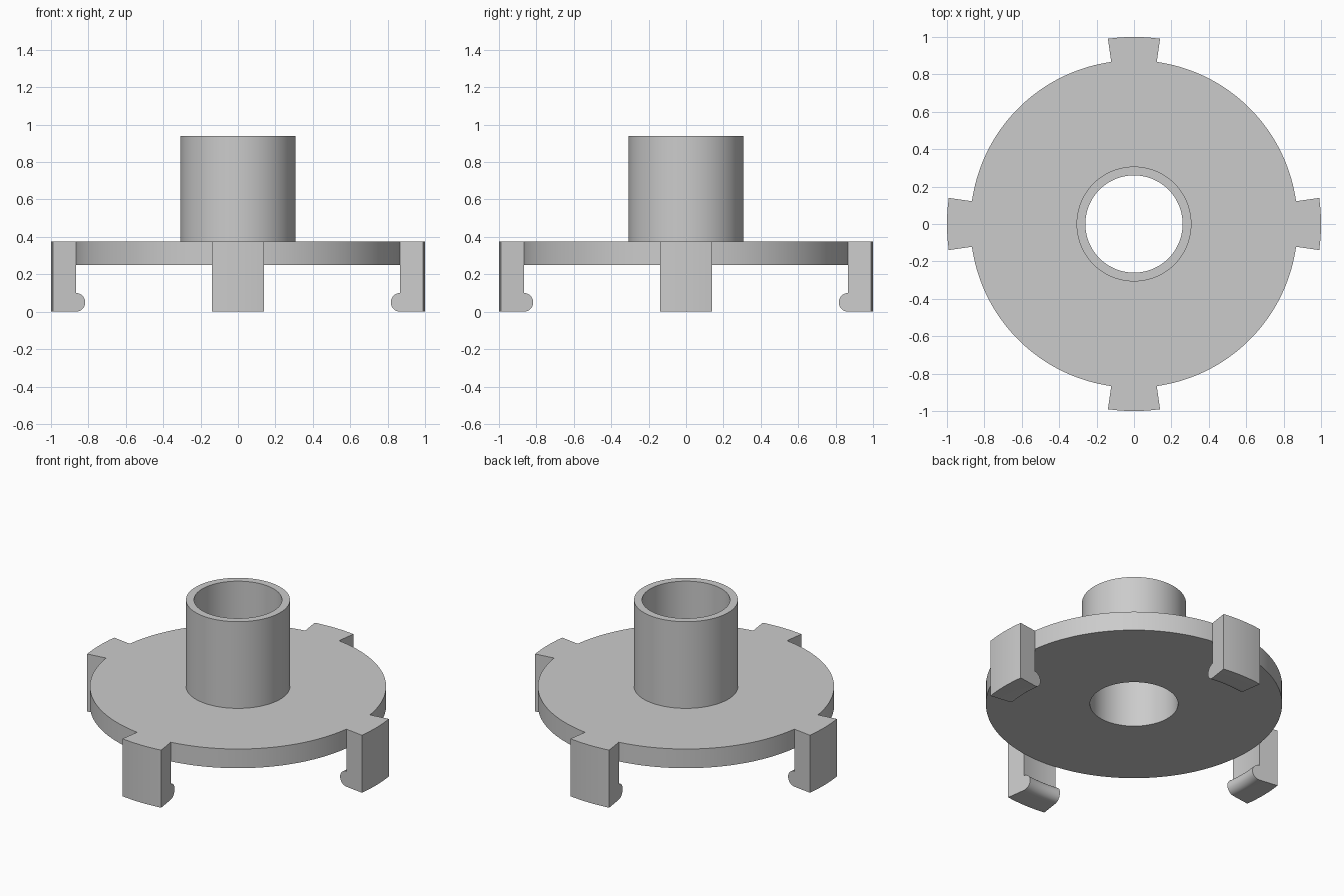
import bpy, bmesh
from math import sin, cos, pi, radians, atan2

cube = bpy.data.objects.get("Cube")
if cube:
    bpy.data.objects.remove(cube, do_unlink=True)

STEPS = 180                 # angular divisions, two degrees each
DISC_R, RIM_R = 0.875, 1.0
DISC_LOW, DISC_TOP, HUB_TOP = 0.25, 0.375, 0.94
HUB_IN, HUB_OUT = 0.26, 0.307
CLIP_HALF = 4               # half clip width, in angular divisions
BEAD = 0.05

grey = bpy.data.materials.new("light_grey")
grey.use_nodes = True
colour = (0.6, 0.6, 0.6, 1)
grey.diffuse_color = colour
grey.node_tree.nodes["Principled BSDF"].inputs["Base Color"].default_value = colour

bm = bmesh.new()


def ring(profile, step):
    """Profile points (radius, height) placed at one angular division."""
    a = 2 * pi * step / STEPS
    return [bm.verts.new((r * cos(a), r * sin(a), z)) for r, z in profile]


def sweep(profile, first, last, skip=()):
    """Sweep a closed profile, leaving out the edges listed in skip."""
    rings = [ring(profile, s) for s in range(first, last + 1)]
    n = len(profile)
    for a, b in zip(rings, rings[1:]):
        for i in range(n):
            if i not in skip:
                j = (i + 1) % n
                bm.faces.new((a[i], b[i], b[j], a[j]))
    return rings


# Disc with tubular hub
sweep([(HUB_IN, DISC_LOW), (DISC_R, DISC_LOW), (DISC_R, DISC_TOP),
       (HUB_OUT, DISC_TOP), (HUB_OUT, HUB_TOP), (HUB_IN, HUB_TOP)], 0, STEPS)

# Open the disc wall where the clips join it
quarter = pi / 2
half = radians(CLIP_HALF * 360 / STEPS)
joined = []
for f in bm.faces:
    c = f.calc_center_median()
    a = atan2(c.y, c.x)
    if c.xy.length > DISC_R * 0.99 and abs(a - quarter * round(a / quarter)) < half:
        joined.append(f)
bmesh.ops.delete(bm, geom=joined, context='FACES')

# Four clips with a rounded inner bead at the foot
bead = [(DISC_R - BEAD * sin(pi * i / 16), BEAD + BEAD * cos(pi * i / 16))
        for i in range(17)]
clip = [(DISC_R, DISC_TOP), (DISC_R, DISC_LOW)] + bead + [(RIM_R, 0), (RIM_R, DISC_TOP)]
for k in range(4):
    mid = k * STEPS // 4
    rings = sweep(clip, mid - CLIP_HALF, mid + CLIP_HALF, skip=(0,))
    bm.faces.new(rings[0])
    bm.faces.new(rings[-1])

bmesh.ops.remove_doubles(bm, verts=bm.verts, dist=0.0001)
bmesh.ops.recalc_face_normals(bm, faces=bm.faces)

mesh = bpy.data.meshes.new("flanged_hub_with_clips")
bm.to_mesh(mesh)
bm.free()
mesh.materials.append(grey)
body = bpy.data.objects.new("flanged_hub_with_clips", mesh)
bpy.context.collection.objects.link(body)
bpy.ops.object.select_all(action='DESELECT')
body.select_set(True)
bpy.context.view_layer.objects.active = body
bpy.ops.object.shade_smooth_by_angle(angle=radians(30))
